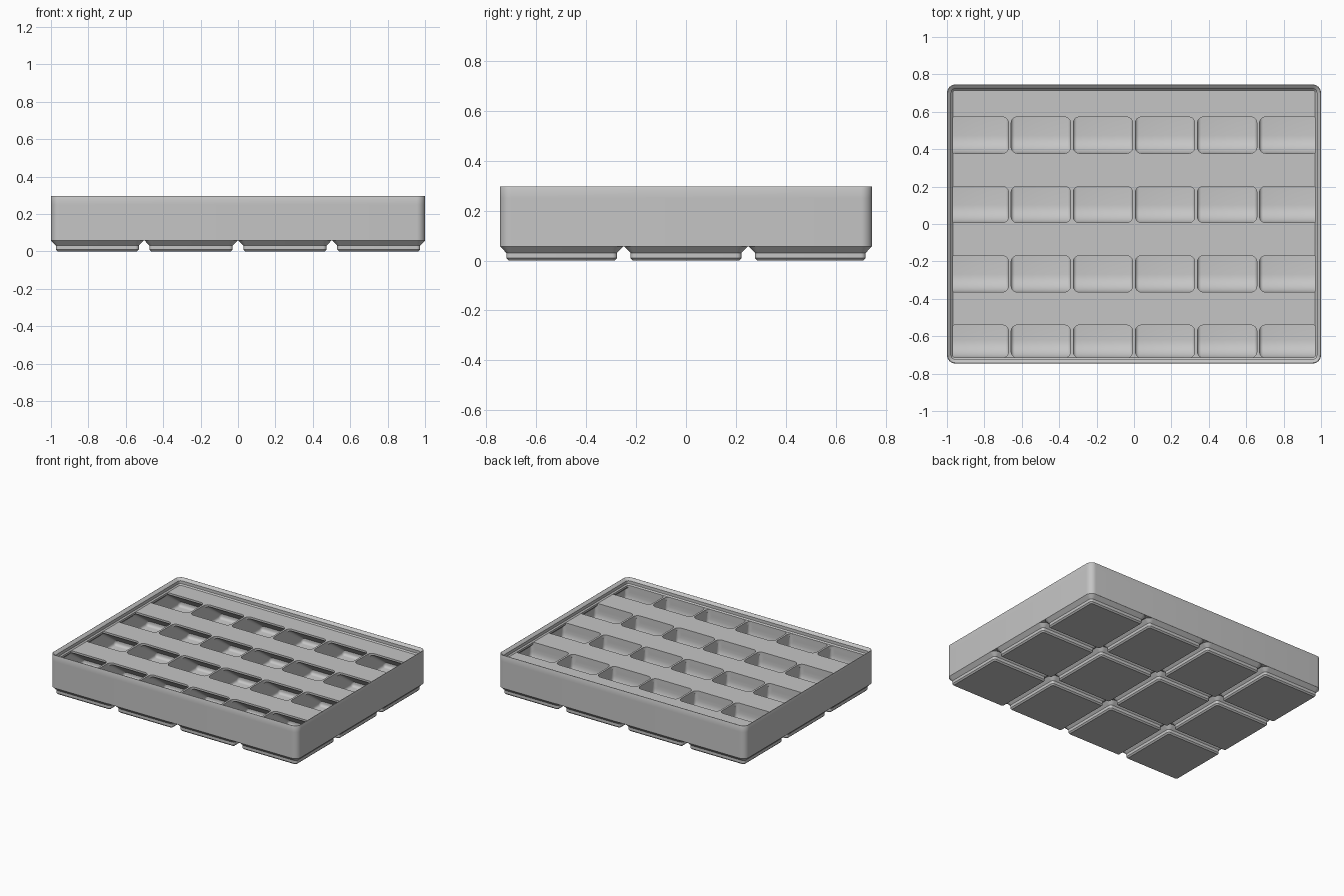
import bpy, bmesh, math
from mathutils import Vector

if "Cube" in bpy.data.objects:
    bpy.data.objects.remove(bpy.data.objects["Cube"])

HX, HY, R = 1.0, 0.746, 0.045          # outer half sizes and corner radius
BASE, FLOOR, DECK = 0.057, 0.084, 0.25  # key heights
WALL, DIV = 0.0113, 0.0143              # outer wall and divider thickness
COLS, ROWS = 6, 4
FILLET, OPENING = 0.033, 0.194

grey = bpy.data.materials.new("grey_plastic")
grey.diffuse_color = (0.56, 0.56, 0.56, 1)
grey.use_nodes = True
grey.node_tree.nodes["Principled BSDF"].inputs["Base Color"].default_value = grey.diffuse_color


def ring(bm, hx, hy, r, z, cx=0, cy=0, seg=8):
    """Rounded rectangle of vertices."""
    verts = []
    for k, (sx, sy) in enumerate([(1, 1), (-1, 1), (-1, -1), (1, -1)]):
        for i in range(seg + 1):
            a = math.pi / 2 * (k + i / seg)
            verts.append(bm.verts.new((cx + sx * (hx - r) + r * math.cos(a),
                                       cy + sy * (hy - r) + r * math.sin(a), z)))
    return verts


def loft(bm, sections, cx=0, cy=0, closed=False):
    """Skin rounded rectangles (hx, hy, r, z); cap the ends or close the loop."""
    rings = [ring(bm, *s, cx, cy) for s in sections]
    pairs = list(zip(rings, rings[1:]))
    if closed:
        pairs.append((rings[-1], rings[0]))
    else:
        bm.faces.new(rings[0][::-1])
        bm.faces.new(rings[-1])
    n = len(rings[0])
    for a, b in pairs:
        for i in range(n):
            j = (i + 1) % n
            bm.faces.new((a[i], a[j], b[j], b[i]))


def make(name, bm):
    bmesh.ops.recalc_face_normals(bm, faces=bm.faces)
    me = bpy.data.meshes.new(name)
    bm.to_mesh(me)
    bm.free()
    me.materials.append(grey)
    ob = bpy.data.objects.new(name, me)
    bpy.context.collection.objects.link(ob)
    return ob


def select(ob):
    bpy.ops.object.select_all(action='DESELECT')
    ob.select_set(True)
    bpy.context.view_layer.objects.active = ob


def smooth(ob):
    select(ob)
    bpy.ops.object.shade_smooth_by_angle(angle=math.radians(30))


def cut(target, cutter):
    select(target)
    mod = target.modifiers.new("cut", 'BOOLEAN')
    mod.operation, mod.solver, mod.object = 'DIFFERENCE', 'EXACT', cutter
    bpy.ops.object.modifier_apply(modifier=mod.name)
    bpy.data.objects.remove(cutter)


def pocket(bm, x0, x1, y0, y1, tip):
    """Cavity with a curved front scoop and a slope below the label shelf."""
    r, f = 0.095, 0.02
    prof = [(y0, DECK - 0.014)]
    for i in range(9):
        a = math.pi / 2 * i / 8
        prof.append((y0 + r - r * math.cos(a), FLOOR + r - r * math.sin(a)))
    for i in range(5):
        a = math.pi / 2 * i / 4
        prof.append((y1 - f + f * math.sin(a), FLOOR + f - f * math.cos(a)))
    prof += [(y1, DECK - 0.014 - (y1 - tip) * math.tan(math.radians(36))),
             (tip, DECK - 0.014)]
    part = bmesh.new()
    left = part.faces.new([part.verts.new((x0, y, z)) for y, z in prof])
    ext = bmesh.ops.extrude_face_region(part, geom=[left], use_keep_orig=True)
    moved = [v for v in ext["geom"] if isinstance(v, bmesh.types.BMVert)]
    bmesh.ops.translate(part, verts=moved, vec=Vector((x1 - x0, 0, 0)))
    bmesh.ops.recalc_face_normals(part, faces=part.faces)
    # round the pocket side walls into floor and scoop
    rim = [e for e in part.edges if abs(e.verts[0].co.x - e.verts[1].co.x) < 1e-6]
    bmesh.ops.bevel(part, geom=rim, offset=0.025, offset_type='OFFSET', segments=4,
                    profile=0.5, affect='EDGES', clamp_overlap=True)
    tmp = bpy.data.meshes.new("tmp")
    part.to_mesh(tmp)
    part.free()
    bm.from_mesh(tmp)
    bpy.data.meshes.remove(tmp)


# main block
bm = bmesh.new()
loft(bm, [(HX, HY, R, BASE), (HX, HY, R, DECK)])
body = make("bin_body", bm)

# compartments: wide lower pockets, then rounded openings in the deck
pockets, openings = bmesh.new(), bmesh.new()
w = (2 * (HX - WALL) - (COLS - 1) * DIV) / COLS
d = (2 * (HY - WALL) - (ROWS - 1) * DIV) / ROWS
for row in range(ROWS):
    y0 = -HY + WALL + row * (d + DIV)
    y1, tip = y0 + d, y0 + OPENING
    if row == 0:
        y0 = -HY + 0.031            # front row starts behind the lip
    for col in range(COLS):
        x0 = -HX + WALL + col * (w + DIV)
        pocket(pockets, x0, x0 + w, y0, y1, tip)
        loft(openings, [(w / 2, (tip - y0) / 2, FILLET, 0.2),
                        (w / 2, (tip - y0) / 2, FILLET, 0.3)],
             x0 + w / 2, (y0 + tip) / 2)
cut(body, make("pocket_cutter", pockets))
cut(body, make("opening_cutter", openings))
smooth(body)

# stacking lip with its sloped support underneath
profile = [(0, DECK), (0, 0.293), (0.0015, 0.296), (0.004, 0.297), (0.007, 0.2955),
           (0.0227, 0.28), (0.0227, 0.2585), (0.031, DECK), (0.031, 0.236),
           (0.009, 0.214), (0.006, 0.24)]
bm = bmesh.new()
loft(bm, [(HX - i, HY - i, R - i, z) for i, z in profile], closed=True)
smooth(make("stacking_lip", bm))

# stepped feet
PITCH = 0.5015
for ix in range(4):
    for iy in range(3):
        bm = bmesh.new()
        loft(bm, [(0.2125, 0.2125, 0.0096, 0), (0.2221, 0.2221, 0.0191, 0.0096),
                  (0.2221, 0.2221, 0.0191, 0.031), (0.2478, 0.2478, R, BASE)],
             (ix - 1.5) * PITCH, (iy - 1) * 0.498)
        smooth(make(f"foot_{ix + 1}_{iy + 1}", bm))
